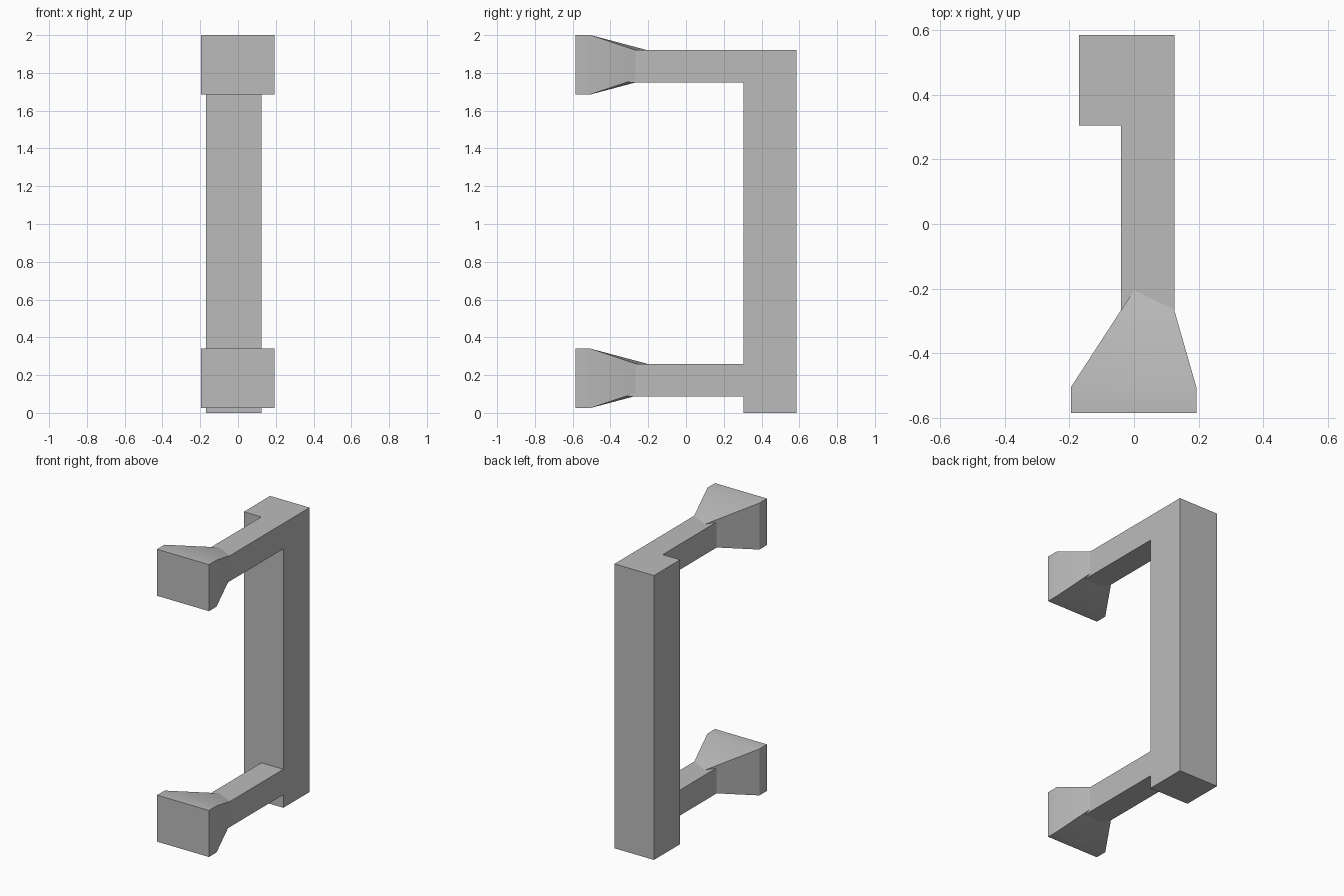
import bpy
import math

cube = bpy.data.objects.get("Cube")
if cube:
    bpy.data.objects.remove(cube, do_unlink=True)

# One plain grey for the whole handle
grey = bpy.data.materials.new("plain grey")
grey.use_nodes = True
colour = (0.5, 0.5, 0.5, 1)
grey.diffuse_color = colour
grey.node_tree.nodes["Principled BSDF"].inputs["Base Color"].default_value = colour


def rect(x0, x1, y, z0, z1):
    """Four corners of an upright cross-section at depth y."""
    return [(x0, y, z0), (x1, y, z0), (x1, y, z1), (x0, y, z1)]


def loft(name, sections):
    """Join four-cornered sections, front to back, into a closed solid."""
    verts = [p for s in sections for p in s]
    last = 4 * (len(sections) - 1)
    faces = [(0, 1, 2, 3), (last + 3, last + 2, last + 1, last)]
    for a in range(0, last, 4):
        for i in range(4):
            j = (i + 1) % 4
            faces.append((a + i, a + 4 + i, a + 4 + j, a + j))
    mesh = bpy.data.meshes.new(name)
    mesh.from_pydata(verts, [], faces)
    mesh.materials.append(grey)
    obj = bpy.data.objects.new(name, mesh)
    bpy.context.collection.objects.link(obj)
    return obj


# Upright grip
loft("grip_post", [rect(-0.17, 0.125, 0.305, 0, 1.92),
                   rect(-0.17, 0.125, 0.585, 0, 1.92)])

for level, z in (("lower", 0.175), ("upper", 1.835)):
    # Arm reaching forward, flush with the left side of the grip
    loft(level + "_arm", [rect(-0.04, 0.125, -0.45, z - 0.087, z + 0.085),
                          rect(-0.04, 0.125, 0.305, z - 0.087, z + 0.085)])

    # Flared foot: flat mounting block tapering, slightly twisted, into the arm
    half = 0.157
    mid = z + 0.008
    tip = [(0.0, -0.205, mid - 0.077), (0.107, -0.205, mid - 0.057),
           (0.107, -0.205, mid + 0.057), (0.0, -0.205, mid + 0.077)]
    foot = loft(level + "_flared_foot", [
        rect(-0.195, 0.193, -0.585, mid - half, mid + half),
        rect(-0.195, 0.193, -0.505, mid - half, mid + half),
        tip])
    bpy.ops.object.select_all(action="DESELECT")
    foot.select_set(True)
    bpy.context.view_layer.objects.active = foot
    bpy.ops.object.shade_smooth_by_angle(angle=math.radians(30))
